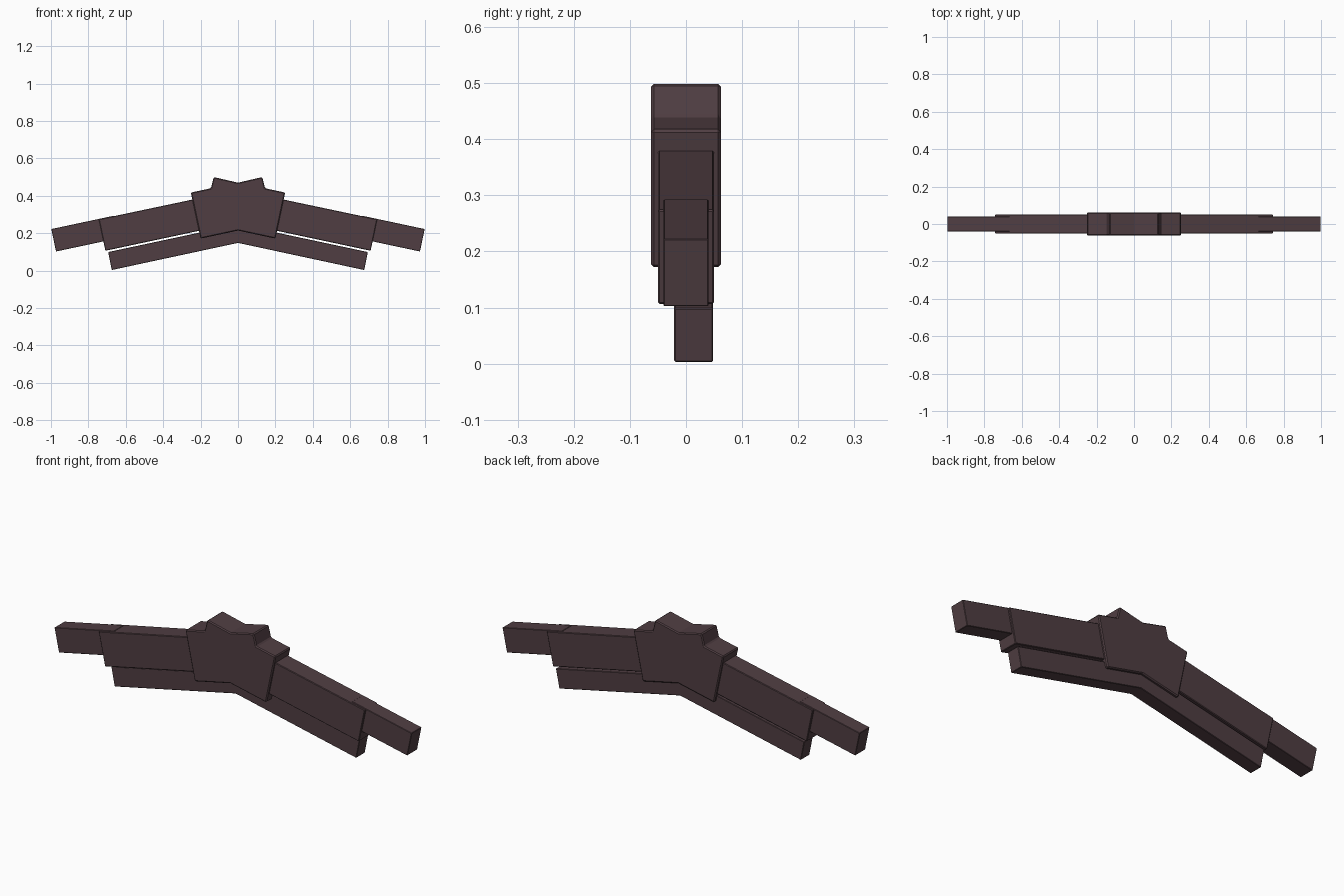
import bpy, bmesh

if "Cube" in bpy.data.objects:
    bpy.data.objects.remove(bpy.data.objects["Cube"])

mat = bpy.data.materials.new("dark_brown")
mat.diffuse_color = (0.08, 0.048, 0.055, 1)
mat.use_nodes = True
mat.node_tree.nodes["Principled BSDF"].inputs["Base Color"].default_value = mat.diffuse_color


def extrude_profile(name, pts, y0, y1, bevel=0.003):
    """Extrude a closed x-z outline from y0 to y1."""
    bm = bmesh.new()
    face = bm.faces.new([bm.verts.new((x, y0, z)) for x, z in pts])
    out = bmesh.ops.extrude_face_region(bm, geom=[face])
    verts = [v for v in out["geom"] if isinstance(v, bmesh.types.BMVert)]
    bmesh.ops.translate(bm, verts=verts, vec=(0, y1 - y0, 0))
    bmesh.ops.recalc_face_normals(bm, faces=bm.faces)
    mesh = bpy.data.meshes.new(name)
    bm.to_mesh(mesh)
    bm.free()
    mesh.materials.append(mat)
    ob = bpy.data.objects.new(name, mesh)
    bpy.context.collection.objects.link(ob)
    mod = ob.modifiers.new("edge_bevel", "BEVEL")
    mod.width = bevel
    mod.segments = 1
    return ob


def mirrored(half):
    """Complete a half outline whose first and last points lie on x = 0."""
    return half + [(-x, z) for x, z in half[-2:0:-1]]


# Notched centre block
extrude_profile("centre_block", mirrored(
    [(0, 0.47), (0.13, 0.5), (0.145, 0.44), (0.252, 0.417),
     (0.2, 0.171), (0, 0.214)]), -0.062, 0.062, 0.005)

# Sloping main arms
extrude_profile("main_arms", mirrored(
    [(0, 0.431), (0.744, 0.274), (0.709, 0.106), (0, 0.257)]), -0.05, 0.05)

# Lower bar, set towards the back
extrude_profile("lower_bar", mirrored(
    [(0, 0.247), (0.694, 0.099), (0.675, 0.003), (0, 0.148)]), -0.021, 0.048, 0.002)

# Outer arm tips
for side, label in ((1, "right"), (-1, "left")):
    pts = [(0.665, 0.293), (0.998, 0.222), (0.973, 0.102), (0.64, 0.173)]
    extrude_profile(label + "_arm_tip", [(side * x, z) for x, z in pts],
                    -0.04, 0.04, 0.002)
